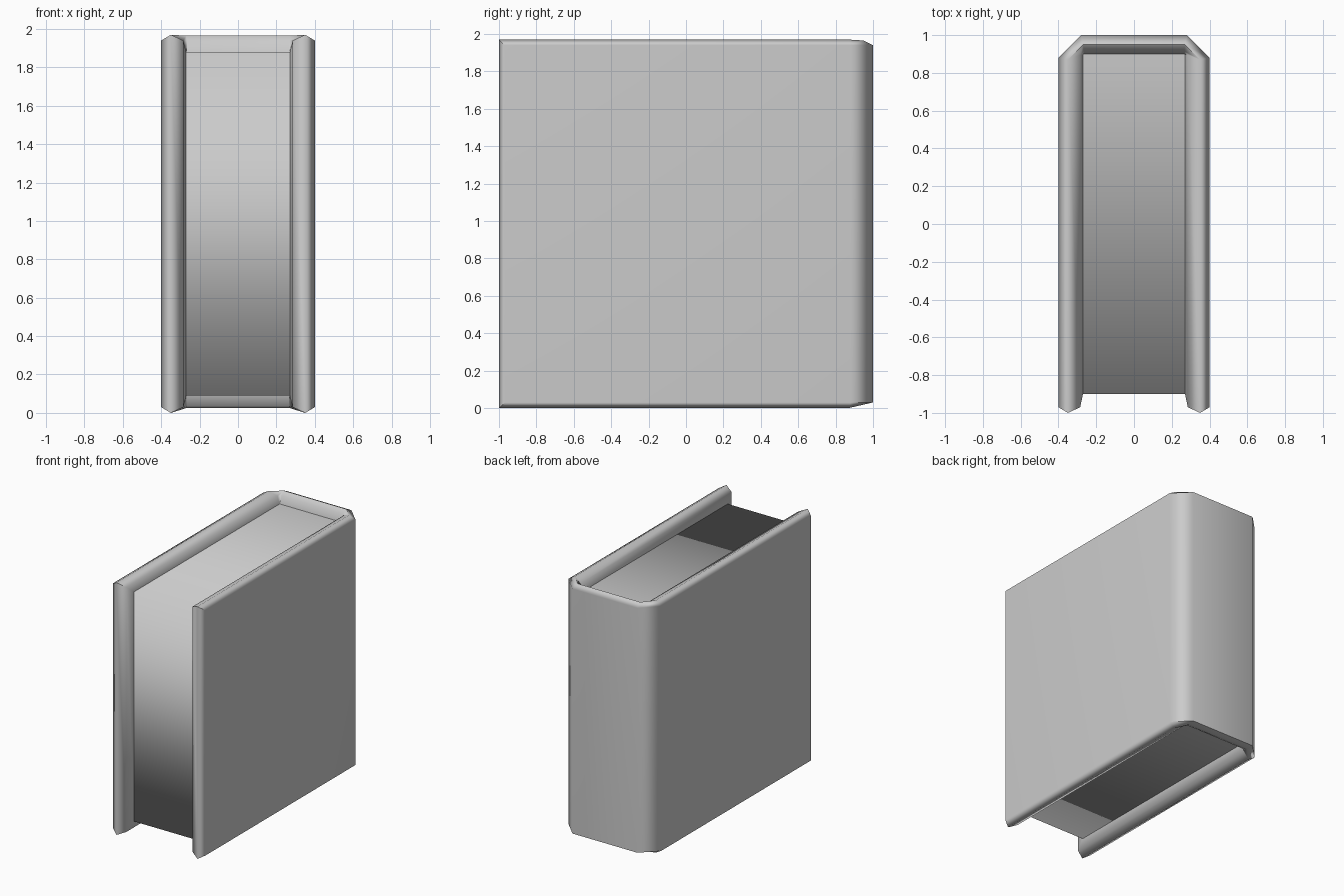
import bpy, bmesh
from math import radians

if "Cube" in bpy.data.objects:
    bpy.data.objects.remove(bpy.data.objects["Cube"])

H = 1.97  # overall height


def make_object(name, bm, angle):
    bmesh.ops.recalc_face_normals(bm, faces=bm.faces)
    mesh = bpy.data.meshes.new(name)
    bm.to_mesh(mesh)
    bm.free()
    obj = bpy.data.objects.new(name, mesh)
    bpy.context.collection.objects.link(obj)
    bpy.ops.object.select_all(action='DESELECT')
    obj.select_set(True)
    bpy.context.view_layer.objects.active = obj
    bpy.ops.object.shade_smooth_by_angle(angle=radians(angle))
    return obj


def cover_loop(bm, half, back, cut, inset, front, spine_low, spine_high):
    """Closed rim loop: along the U-shaped plan at the bottom, back at the top."""
    plan = [(-half, front), (-half, back - cut), (-half + cut, back),
            (half - cut, back), (half, back - cut), (half, front)]
    low = [inset, inset, spine_low, spine_low, inset, inset]
    high = [H - inset, H - inset, H - spine_high, H - spine_high, H - inset, H - inset]
    pts = [(x, y, z) for (x, y), z in zip(plan, low)]
    pts += [(x, y, z) for (x, y), z in zip(plan[::-1], high)]
    return [bm.verts.new(p) for p in pts]


# Cover: outer sheet plus a rounded rim that runs in to the pages
bm = bmesh.new()
loops = [cover_loop(bm, *p) for p in (
    (0.40, 1.00, 0.12, 0.03, -0.97, 0.03, 0.03),
    (0.35, 0.95, 0.08, 0.00, -1.00, 0.025, 0.005),
    (0.285, 0.915, 0.02, 0.03, -0.97, 0.035, 0.03),
    (0.27, 0.90, 0.005, 0.09, -0.90, 0.09, 0.09))]
outer = loops[0]
for i in range(5):
    bm.faces.new((outer[i], outer[i + 1], outer[10 - i], outer[11 - i]))
for a, b in zip(loops, loops[1:]):
    for i in range(12):
        j = (i + 1) % 12
        bm.faces.new((a[i], a[j], b[j], b[i]))
cover = make_object("cover", bm, 60)
weighted = cover.modifiers.new("weighted_normals", 'WEIGHTED_NORMAL')
weighted.keep_sharp = True

# Pages: smooth strip across the top, fore edge and bottom
bm = bmesh.new()
profile = [(0.90, H - 0.09), (-0.90, H - 0.09), (-0.90, 0.09), (0.90, 0.09)]
left, right = [[bm.verts.new((x, y, z)) for y, z in profile] for x in (-0.27, 0.27)]
for i in range(3):
    bm.faces.new((left[i], left[i + 1], right[i + 1], right[i]))
make_object("pages", bm, 180)
